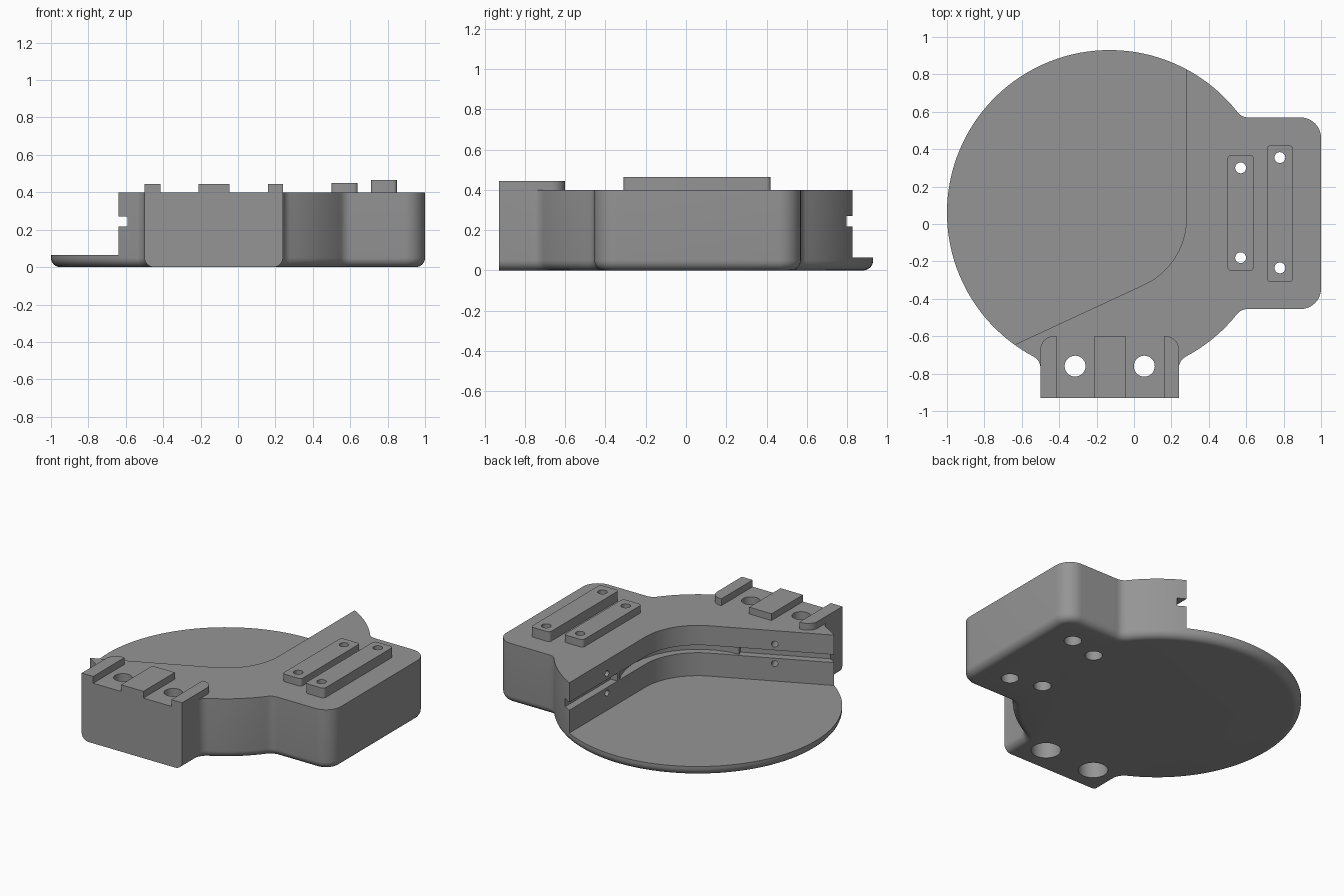
import bpy, bmesh, math
from math import sin, cos, pi, radians, sqrt, atan2

if "Cube" in bpy.data.objects:
    bpy.data.objects.remove(bpy.data.objects["Cube"])

CX, CY, R = -0.13, 0.06, 0.87        # round base
TOP, FLOOR = 0.40, 0.065             # block height, recess floor
GREY = bpy.data.materials.new("grey")
GREY.diffuse_color = (0.3, 0.3, 0.3, 1)
GREY.use_nodes = True
GREY.node_tree.nodes["Principled BSDF"].inputs["Base Color"].default_value = GREY.diffuse_color


def arc(cx, cy, r, a0, a1, n):
    """Points on an arc from angle a0 to a1 (radians)."""
    return [(cx + r * cos(a0 + (a1 - a0) * i / n), cy + r * sin(a0 + (a1 - a0) * i / n))
            for i in range(n + 1)]


def prism(name, pts, z0, z1, bevel=0.0, skip_y=None):
    """Extruded outline, optionally with a rounded bottom edge."""
    bm = bmesh.new()
    face = bm.faces.new([bm.verts.new((x, y, z0)) for x, y in pts])
    ext = bmesh.ops.extrude_face_region(bm, geom=[face], use_keep_orig=True)
    for v in ext["geom"]:
        if isinstance(v, bmesh.types.BMVert):
            v.co.z = z1
    bmesh.ops.recalc_face_normals(bm, faces=bm.faces)
    if bevel:
        edges = [e for e in bm.edges if all(abs(v.co.z - z0) < 1e-5 for v in e.verts)
                 and not all(v.co.y < skip_y for v in e.verts)]
        bmesh.ops.bevel(bm, geom=edges, offset=bevel, segments=6, profile=0.5,
                        affect='EDGES', clamp_overlap=False)
    me = bpy.data.meshes.new(name)
    bm.to_mesh(me)
    bm.free()
    me.materials.append(GREY)
    ob = bpy.data.objects.new(name, me)
    bpy.context.collection.objects.link(ob)
    return ob


def rod(x, y, r, z0, z1):
    return prism("hole_cutter", arc(x, y, r, 0, 2 * pi, 32)[:-1], z0, z1)


def cut(ob, cutter):
    """Subtract the cutter from ob, then remove it."""
    cutter.hide_render = True
    m = ob.modifiers.new("cut", 'BOOLEAN')
    m.operation, m.solver, m.object = 'DIFFERENCE', 'EXACT', cutter
    bpy.context.view_layer.objects.active = ob
    bpy.ops.object.modifier_apply(modifier=m.name)
    bpy.data.objects.remove(cutter)


def smooth(ob):
    bpy.ops.object.select_all(action='DESELECT')
    ob.select_set(True)
    bpy.context.view_layer.objects.active = ob
    bpy.ops.object.shade_smooth_by_angle(angle=radians(30))


# Outline: disc joined to a side block and a front tab by concave fillets
f, c = 0.07, 0.11
X0, X1, Y0, Y1 = -0.5, 0.24, -0.455, 0.57     # tab sides, block sides
FRONT = -0.93


def fillet_x(y):                               # fillet centre beside a line y = const
    return CX + sqrt((R + f) ** 2 - (y - CY) ** 2)


def fillet_y(x):                               # fillet centre beside a line x = const
    return CY - sqrt((R + f) ** 2 - (x - CX) ** 2)


fa = (fillet_x(Y1 + f), Y1 + f)
fb = (fillet_x(Y0 - f), Y0 - f)
fc = (X1 + f, fillet_y(X1 + f))
fd = (X0 - f, fillet_y(X0 - f))
ang = [atan2(p[1] - CY, p[0] - CX) for p in (fa, fb, fc, fd)]
pts = arc(CX, CY, R, ang[0], ang[3] + 2 * pi, 72)
pts += arc(*fd, f, ang[3] + pi, 0, 8)[1:]
pts += [(X0, FRONT), (X1, FRONT)]
pts += arc(*fc, f, pi, ang[2] + pi, 8)
pts += arc(CX, CY, R, ang[2], ang[1], 12)[1:]
pts += arc(*fb, f, ang[1] + pi, pi / 2, 8)[1:]
pts += arc(1 - c, Y0 + c, c, -pi / 2, 0, 10)
pts += arc(1 - c, Y1 - c, c, 0, pi / 2, 10)
pts += arc(*fa, f, -pi / 2, ang[0] - pi, 8)[:-1]
body = prism("body", pts, 0, TOP, 0.05, FRONT + 0.001)

# Recess above the disc: straight wall, rounded corner, slanted wall
W, r, th = 0.28, 0.39, radians(24.9)
corner = arc(W - r, 0.03, r, th - pi / 2, 0, 20)
ex, ey = corner[0]
dx, dy = -cos(th), -sin(th)                    # along the slanted wall
nx, ny = sin(th), -cos(th)                     # into the slanted wall
recess = corner + [(W, 2), (-2, 2), (ex + 2.2 * dx, ey + 2.2 * dy)]
cut(body, prism("recess_cutter", recess, FLOOR, 1))


def wall_pt(t, d):
    return (ex + t * dx + d * nx, ey + t * dy + d * ny)


# Slots in both walls and a round slot through the corner
Z0, Z1 = 0.217, 0.27
cut(body, prism("slot_cutter", [(W - .1, .32), (W + .05, .32), (W + .05, 1.2), (W - .1, 1.2)], Z0, Z1))
cut(body, prism("slot_cutter", [wall_pt(.18, -.1), wall_pt(1.2, -.1), wall_pt(1.2, .05),
                                wall_pt(.18, .05)], Z0, Z1))
cut(body, rod(CX, CY, 0.475, Z0 + 0.001, Z1 - 0.001))

# Small screw holes in the walls
for z in (0.18, 0.31):
    for (x, y), a in (((W, 0.43), 0), (wall_pt(0.40, 0), th - pi / 2)):
        h = rod(0, 0, 0.02, -0.1, 0.12)
        h.rotation_euler = (0, pi / 2, a)
        h.location = (x, y, z)
        bpy.context.view_layer.update()
        cut(body, h)

# Raised strips with through holes, counterbored from below
for name, x, y0, y1, z1, holes in (("inner_strip", 0.57, -0.25, 0.37, 0.45, (-0.18, 0.30)),
                                   ("outer_strip", 0.78, -0.31, 0.42, 0.465, (-0.235, 0.355))):
    k, hw = 0.02, 0.07
    o = []
    for px, py, a in ((x + hw - k, y1 - k, 0), (x - hw + k, y1 - k, 1),
                      (x - hw + k, y0 + k, 2), (x + hw - k, y0 + k, 3)):
        o += arc(px, py, k, a * pi / 2, (a + 1) * pi / 2, 5)
    strip = prism(name, o, TOP, z1)
    for y in holes:
        cut(strip, rod(x, y, 0.029, 0.3, 0.6))
        cut(body, rod(x, y, 0.029, -0.1, 0.6))
        cut(body, rod(x, y, 0.053, -0.1, 0.2))
    smooth(strip)

# Large tab holes
for x in (-0.315, 0.055):
    cut(body, rod(x, -0.76, 0.056, -0.1, 0.6))
    cut(body, rod(x, -0.76, 0.09, -0.1, 0.2))
smooth(body)

# Rails on the tab
BACK, k = -0.6, 0.07
rails = {
    "left_rail": [(X0, FRONT), (-0.415, FRONT), (-0.415, BACK)] + arc(X0 + k, BACK - k, k, pi / 2, pi, 8),
    "middle_rail": [(-0.21, FRONT), (-0.045, FRONT), (-0.045, BACK), (-0.21, BACK)],
    "right_rail": [(0.16, FRONT), (X1, FRONT)] + arc(X1 - k, BACK - k, k, 0, pi / 2, 8) + [(0.16, BACK)],
}
for name, o in rails.items():
    smooth(prism(name, o, TOP, 0.445))
